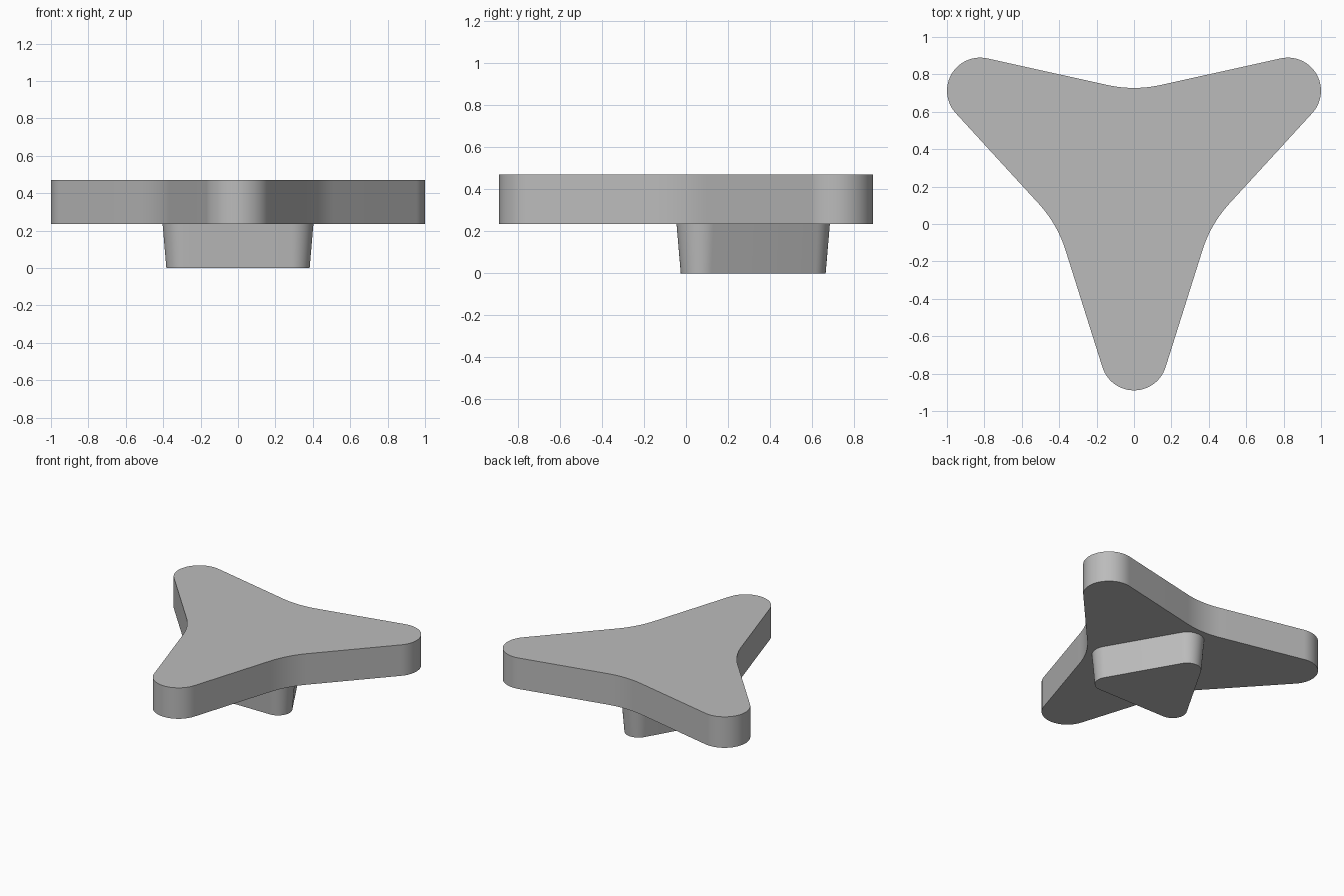
import bpy
import bmesh
from math import sin, cos, acos, atan2, hypot, radians, degrees
from mathutils import Vector

if "Cube" in bpy.data.objects:
    bpy.data.objects.remove(bpy.data.objects["Cube"])

CENTER = Vector((0, 0.2375))      # three-fold axis
BASE, TOP = 0.235, 0.47           # handle underside and top

grey = bpy.data.materials.new("plain grey")
grey.use_nodes = True
colour = (0.5, 0.5, 0.5, 1)
grey.diffuse_color = colour
grey.node_tree.nodes["Principled BSDF"].inputs["Base Color"].default_value = colour


def arc(center, radius, start, end, steps):
    """Points on an arc, angles in degrees."""
    angles = [radians(start + (end - start) * i / steps) for i in range(steps + 1)]
    return [center + radius * Vector((cos(a), sin(a))) for a in angles]


def polar(distance, angle):
    return CENTER + distance * Vector((cos(radians(angle)), sin(radians(angle))))


def loft(name, lower, upper, z0, z1):
    """Closed solid between two matching outlines."""
    bm = bmesh.new()
    low = [bm.verts.new((p.x, p.y, z0)) for p in lower]
    high = [bm.verts.new((p.x, p.y, z1)) for p in upper]
    bm.faces.new(low[::-1])
    bm.faces.new(high)
    n = len(low)
    for i in range(n):
        j = (i + 1) % n
        bm.faces.new((low[i], low[j], high[j], high[i]))
    bmesh.ops.recalc_face_normals(bm, faces=bm.faces)
    mesh = bpy.data.meshes.new(name)
    bm.to_mesh(mesh)
    bm.free()
    mesh.materials.append(grey)
    obj = bpy.data.objects.new(name, mesh)
    bpy.context.collection.objects.link(obj)
    bpy.ops.object.select_all(action='DESELECT')
    obj.select_set(True)
    bpy.context.view_layer.objects.active = obj
    bpy.ops.object.shade_smooth_by_angle(angle=radians(30))
    return obj


# Handle: three round lobes joined by tangent lines and concave fillets
reach, lobe_r = 0.95, 0.177
waist, fillet_r = 0.49, 0.66
dx = reach * sin(radians(60))
dy = waist + fillet_r - reach * cos(radians(60))
lean = degrees(atan2(dx, dy) - acos((fillet_r + lobe_r) / hypot(dx, dy)))
outline = []
for k in range(3):
    lobe_dir = 30 + 120 * k
    dip_dir = lobe_dir + 60
    outline += arc(polar(reach, lobe_dir), lobe_r,
                   lobe_dir - 60 - lean, lobe_dir + 60 + lean, 28)
    outline += arc(polar(waist + fillet_r, dip_dir), fillet_r,
                   dip_dir + 180 + lean, dip_dir + 180 - lean, 12)
loft("handle", outline, outline, BASE, TOP)


# Boss: tapered rounded triangle under the handle, one corner to the back
def rounded_triangle(radius):
    points = []
    for direction in (90, 210, 330):
        points += arc(polar(0.33, direction), radius, direction - 60, direction + 60, 18)
    return points


loft("boss", rounded_triangle(0.0975), rounded_triangle(0.1175), 0, BASE)
